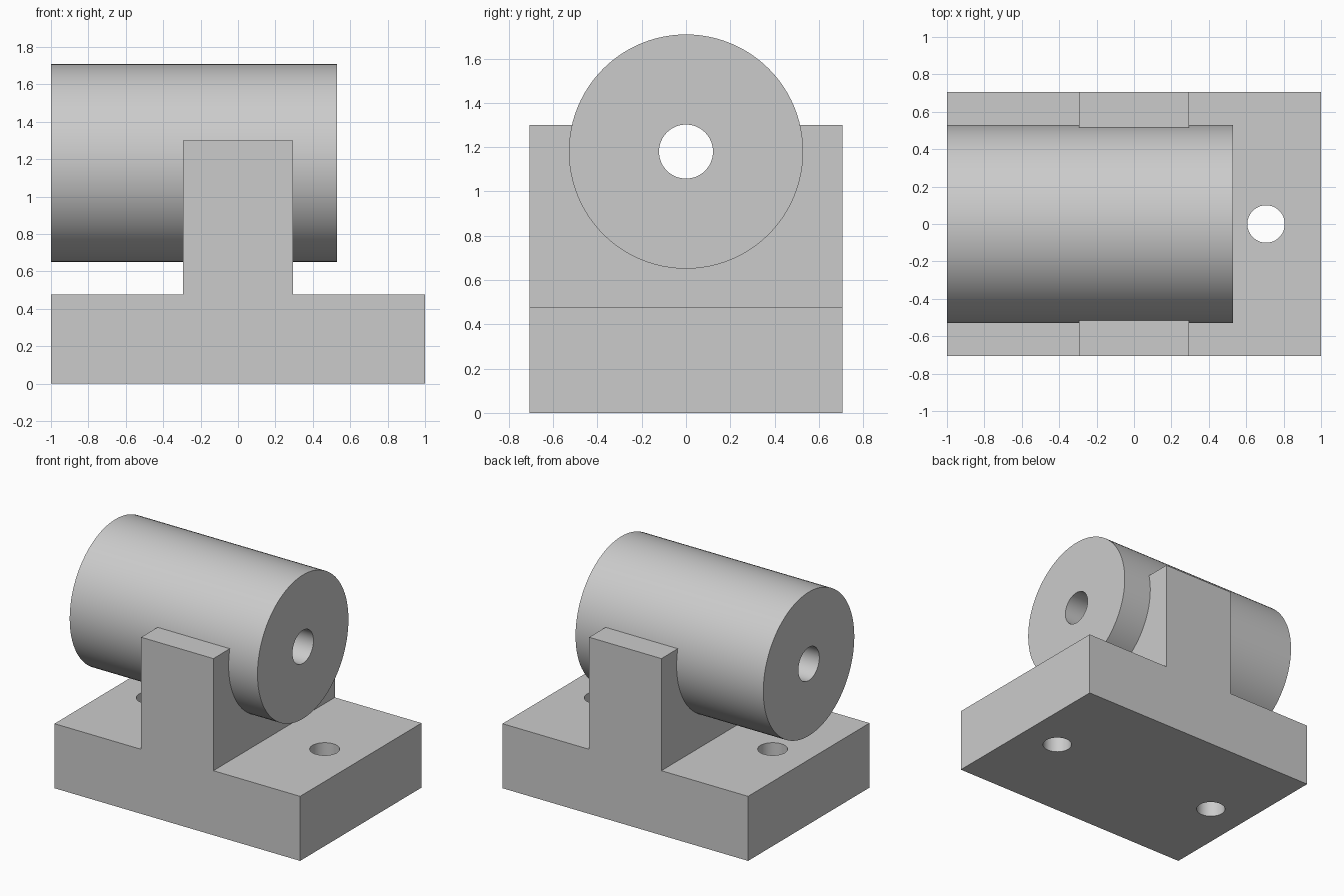
import bpy, bmesh, math

cube = bpy.data.objects.get("Cube")
if cube:
    bpy.data.objects.remove(cube, do_unlink=True)

# Main sizes
HALF_X, HALF_Y = 1.0, 0.706
BASE_TOP = 0.475
POST_X, POST_TOP = 0.294, 1.30
AXIS_Z, RADIUS, BORE = 1.18, 0.529, 0.122
HOLE_X, HOLE_R = 0.706, 0.1

grey = bpy.data.materials.new("plain_grey")
grey.use_nodes = True
colour = (0.6, 0.6, 0.6, 1)
grey.diffuse_color = colour
grey.node_tree.nodes["Principled BSDF"].inputs["Base Color"].default_value = colour


def cylinder(name, radius, length, centre, along_x=False, sides=96):
    turn = (0, math.pi / 2, 0) if along_x else (0, 0, 0)
    bpy.ops.mesh.primitive_cylinder_add(vertices=sides, radius=radius, depth=length,
                                        location=centre, rotation=turn)
    obj = bpy.context.object
    obj.name = name
    obj.data.materials.append(grey)
    return obj


def extrude_along_y(name, profile, half_depth):
    bm = bmesh.new()
    face = bm.faces.new([bm.verts.new((x, -half_depth, z)) for x, z in profile])
    result = bmesh.ops.extrude_face_region(bm, geom=[face])
    moved = [v for v in result["geom"] if isinstance(v, bmesh.types.BMVert)]
    bmesh.ops.translate(bm, verts=moved, vec=(0, 2 * half_depth, 0))
    bmesh.ops.recalc_face_normals(bm, faces=bm.faces)
    mesh = bpy.data.meshes.new(name)
    bm.to_mesh(mesh)
    bm.free()
    obj = bpy.data.objects.new(name, mesh)
    bpy.context.collection.objects.link(obj)
    mesh.materials.append(grey)
    return obj


def select(obj):
    bpy.ops.object.select_all(action='DESELECT')
    obj.select_set(True)
    bpy.context.view_layer.objects.active = obj


def cut(obj, cutter):
    select(obj)
    mod = obj.modifiers.new("cut", 'BOOLEAN')
    mod.operation = 'DIFFERENCE'
    mod.solver = 'EXACT'
    mod.object = cutter
    bpy.ops.object.modifier_apply(modifier=mod.name)
    bpy.data.objects.remove(cutter, do_unlink=True)


# Base plate with central upright, as one stepped profile
right_half = [(HALF_X, 0), (HALF_X, BASE_TOP), (POST_X, BASE_TOP), (POST_X, POST_TOP)]
left_half = [(-x, z) for x, z in reversed(right_half)]
bracket = extrude_along_y("saddle_bracket", right_half + left_half, HALF_Y)

# Round saddle and the two mounting holes
cut(bracket, cylinder("saddle_cutter", RADIUS, 3, (0, 0, AXIS_Z), along_x=True))
for side in (-1, 1):
    cut(bracket, cylinder("hole_cutter", HOLE_R, 2 * BASE_TOP,
                          (side * HOLE_X, 0, BASE_TOP / 2), sides=64))

# Barrel resting in the saddle, with a bore along its axis
barrel = cylinder("barrel", RADIUS, HALF_X + RADIUS,
                  ((RADIUS - HALF_X) / 2, 0, AXIS_Z), along_x=True)
cut(barrel, cylinder("bore_cutter", BORE, 3, (0, 0, AXIS_Z), along_x=True, sides=64))

for obj in (bracket, barrel):
    select(obj)
    bpy.ops.object.shade_smooth_by_angle(angle=math.radians(30))
